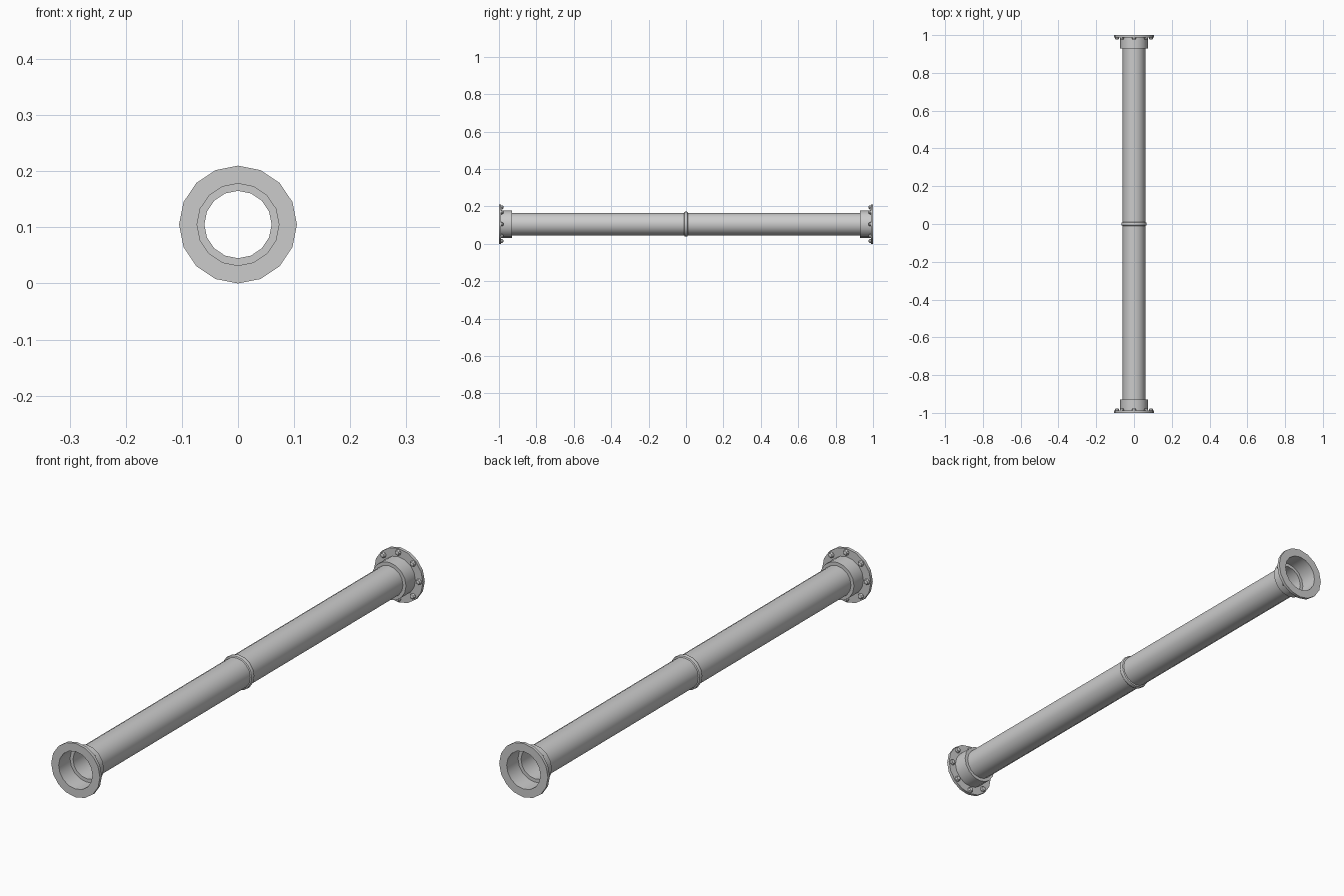
import bpy, bmesh
from math import cos, sin, pi, radians
from mathutils import Matrix, Vector

if "Cube" in bpy.data.objects:
    bpy.data.objects.remove(bpy.data.objects["Cube"])

CZ = 0.105   # axis height
SIDES = 16


def finish(bm, name):
    bmesh.ops.recalc_face_normals(bm, faces=bm.faces)
    me = bpy.data.meshes.new(name)
    bm.to_mesh(me)
    bm.free()
    ob = bpy.data.objects.new(name, me)
    bpy.context.collection.objects.link(ob)
    ob.location.z = CZ
    bpy.ops.object.select_all(action='DESELECT')
    ob.select_set(True)
    bpy.context.view_layer.objects.active = ob
    bpy.ops.object.shade_smooth_by_angle(angle=radians(35))
    return ob


def lathe(name, profile):
    """Revolve (radius, y) points round the y axis."""
    bm = bmesh.new()
    rings = [[bm.verts.new((r * cos(2 * pi * i / SIDES), y, r * sin(2 * pi * i / SIDES)))
              for i in range(SIDES)] for r, y in profile]
    for a, b in zip(rings, rings[1:]):
        for i in range(SIDES):
            j = (i + 1) % SIDES
            bm.faces.new((a[i], a[j], b[j], b[i]))
    return finish(bm, name)


# Thin main tube
lathe("pipe", [(0.06, -0.93), (0.06, 0.93)])

# Rounded joint ring at the middle
lathe("middle_ring", [(0.06, -0.010), (0.065, -0.008), (0.067, -0.003),
                      (0.067, 0.003), (0.065, 0.008), (0.06, 0.010)])

for s, end in ((-1, "front"), (1, "back")):
    # Stepped socket and flange plate
    lathe(end + "_flange", [(0.06, s * 0.93), (0.073, s * 0.93), (0.073, s * 0.988),
                            (0.105, s * 0.988), (0.105, s), (0.073, s), (0.073, s * 0.988)])
    # Domed bolts on the inner side of the flange
    bm = bmesh.new()
    for k in range(8):
        a = k * pi / 4
        pos = Vector((0.09 * cos(a), s * 0.988, 0.09 * sin(a)))
        rings = []
        for r, h in ((0.011, 0), (0.011, 0.004), (0.008, 0.010), (0.004, 0.012)):
            rings.append([bm.verts.new(pos + Vector((r * cos(pi * i / 4), -s * h, r * sin(pi * i / 4))))
                          for i in range(8)])
        for p, q in zip(rings, rings[1:]):
            for i in range(8):
                j = (i + 1) % 8
                bm.faces.new((p[i], p[j], q[j], q[i]))
        bm.faces.new(rings[-1])
    finish(bm, end + "_bolts")
